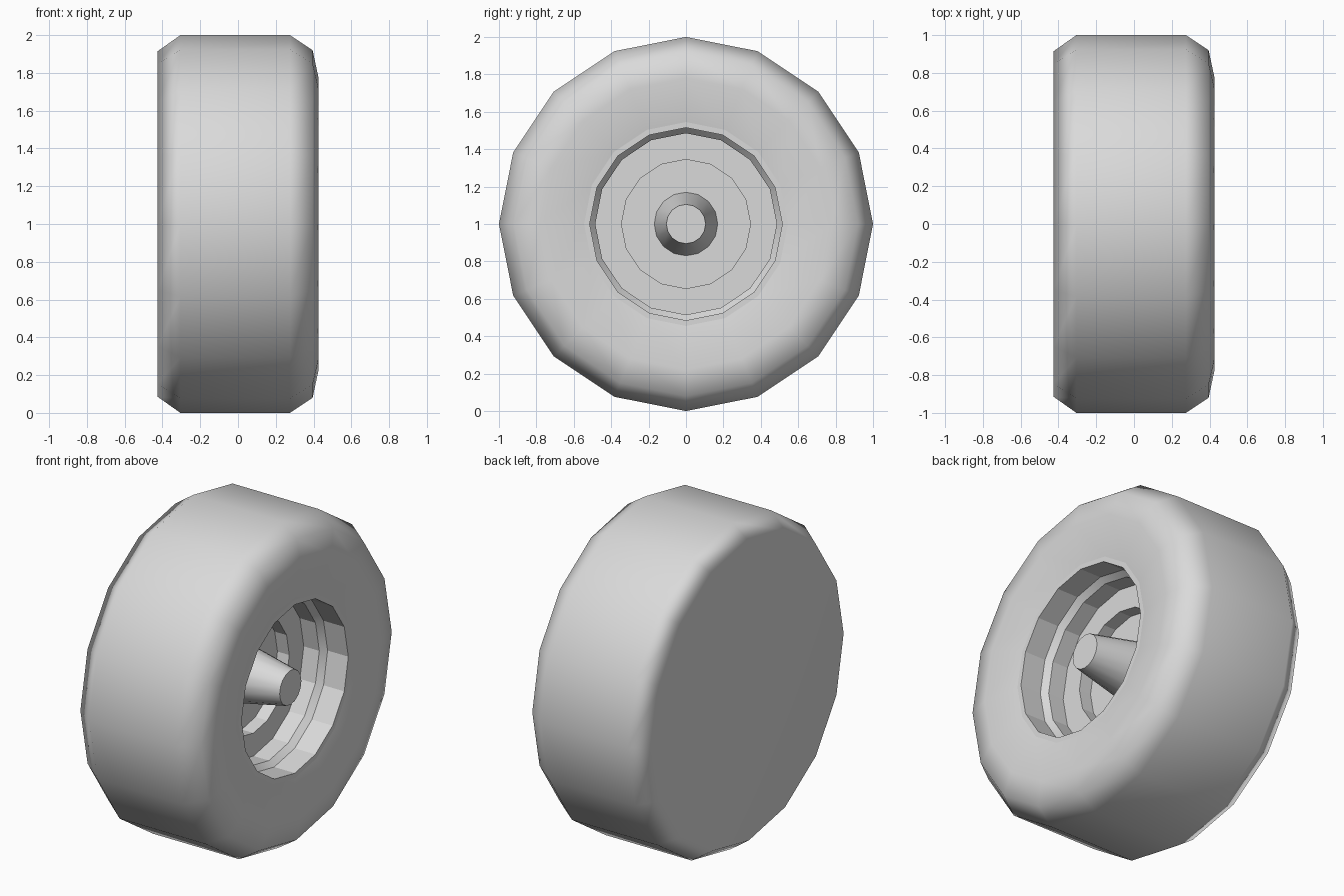
import bpy
import bmesh
import math

cube = bpy.data.objects.get("Cube")
if cube:
    bpy.data.objects.remove(cube, do_unlink=True)

SIDES = 16
CENTRE_Z = 1.0

grey = bpy.data.materials.new("light_grey")
grey.use_nodes = True
colour = (0.7, 0.7, 0.7, 1)
grey.diffuse_color = colour
grey.node_tree.nodes["Principled BSDF"].inputs["Base Color"].default_value = colour


def lathe(name, profile, angle, cap_first=False, cap_last=False):
    """Spin (x, radius) points, listed from -x round to the hub, about the axle."""
    bm = bmesh.new()
    rings = []
    for x, r in profile:
        turns = [2 * math.pi * i / SIDES for i in range(SIDES)]
        rings.append([bm.verts.new((x, r * math.sin(t), r * math.cos(t))) for t in turns])
    for a, b in zip(rings, rings[1:]):
        for i in range(SIDES):
            j = (i + 1) % SIDES
            bm.faces.new((a[i], b[i], b[j], a[j]))
    if cap_first:
        bm.faces.new(rings[0])
    if cap_last:
        bm.faces.new(rings[-1][::-1])
    mesh = bpy.data.meshes.new(name)
    bm.to_mesh(mesh)
    bm.free()
    mesh.materials.append(grey)
    obj = bpy.data.objects.new(name, mesh)
    obj.location.z = CENTRE_Z
    bpy.context.collection.objects.link(obj)
    bpy.ops.object.select_all(action='DESELECT')
    obj.select_set(True)
    bpy.context.view_layer.objects.active = obj
    bpy.ops.object.shade_smooth_by_angle(angle=math.radians(angle))
    return obj


# Tyre: closed flat back, tread, rounded shoulder and slightly dished sidewall
tyre = lathe("tyre", [(-0.425, 0.915), (-0.305, 1.0), (0.275, 1.0), (0.395, 0.92),
                      (0.425, 0.78), (0.385, 0.545)], 80, cap_first=True)
weighted = tyre.modifiers.new("weighted_normals", 'WEIGHTED_NORMAL')
weighted.keep_sharp = True

# Rim: lip, stepped barrel and recessed disc
lathe("rim", [(0.385, 0.545), (0.385, 0.515), (0.245, 0.515), (0.21, 0.485),
              (0.105, 0.485), (0.105, 0.345), (0.025, 0.345)], 20, cap_last=True)

# Hub: tapered axle cone with a flat tip
lathe("hub", [(0.025, 0.17), (0.355, 0.105)], 30, cap_last=True)
